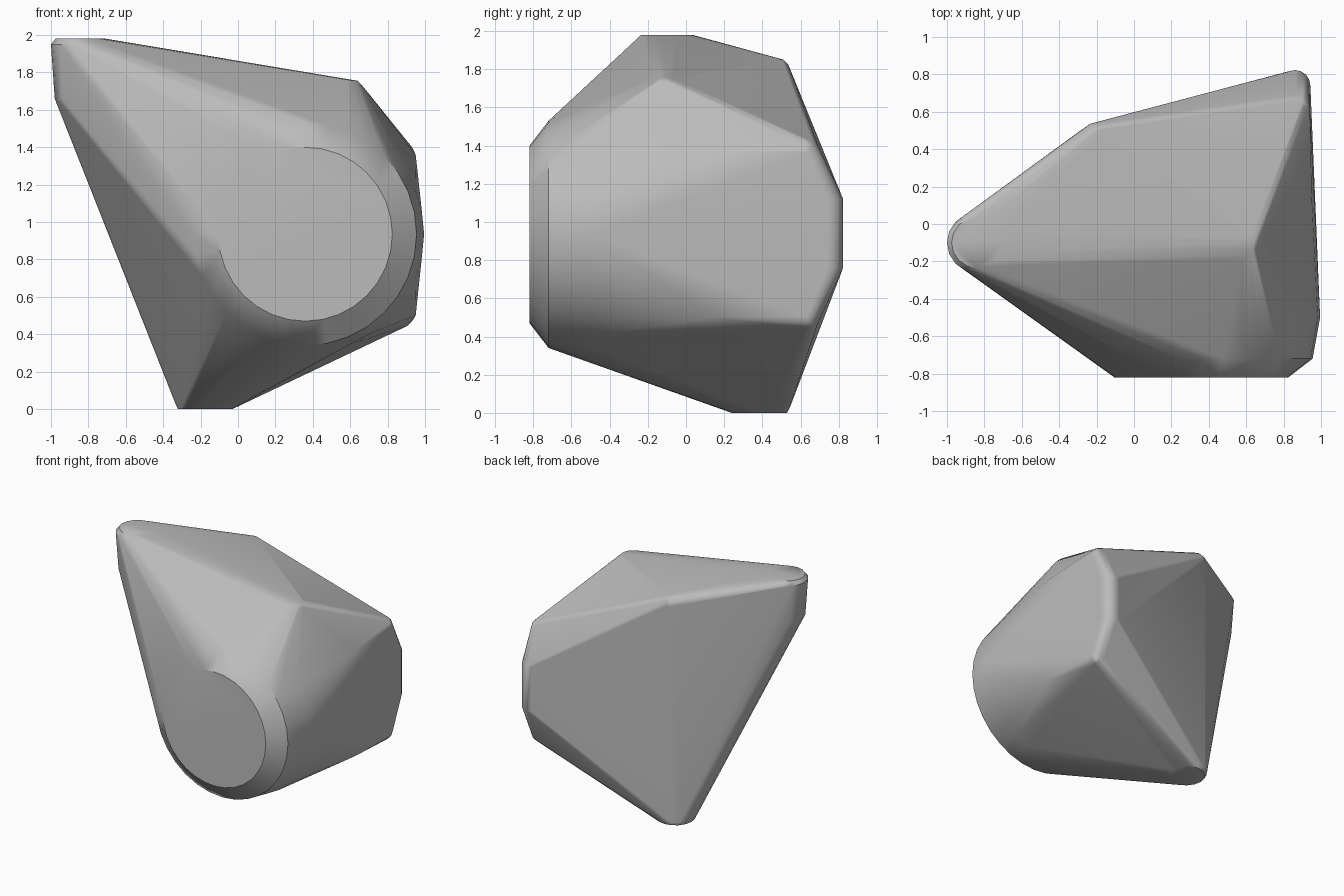
import bpy, bmesh, math
from mathutils import Vector

cube = bpy.data.objects.get("Cube")
if cube:
    bpy.data.objects.remove(cube, do_unlink=True)

# Plain grey stone
mat = bpy.data.materials.new("grey_stone")
mat.use_nodes = True
GREY = (0.5, 0.5, 0.5, 1)
mat.diffuse_color = GREY
mat.node_tree.nodes["Principled BSDF"].inputs["Base Color"].default_value = GREY

bm = bmesh.new()


def ring(center, radius, axis="Z", sides=16):
    """Add a circle of points around one axis."""
    for i in range(sides):
        a = 2 * math.pi * i / sides
        u, v = radius * math.cos(a), radius * math.sin(a)
        bm.verts.new(Vector(center) + Vector((u, v, 0) if axis == "Z" else (u, 0, v)))


def ball(center, radius):
    """Add a small rounded corner."""
    x, y, z = center
    for tilt in (-60, -30, 0, 30, 60):
        t = math.radians(tilt)
        ring((x, y, z + radius * math.sin(t)), radius * math.cos(t), sides=12)


# Round front end: flat cap, chamfer and slight swell behind it
for y, r in ((-0.82, 0.465), (-0.72, 0.595), (-0.5, 0.635)):
    ring((0.36, y, 0.935), r, "Y", 32)

# Blunt upper tip
for z, r in ((1.98, 0.135), (1.95, 0.16), (1.66, 0.14)):
    ring((-0.84, -0.1, z), r)

# Blunt lower tip
for z, r in ((0, 0.145), (0.03, 0.16)):
    ring((-0.175, 0.385, z), r)

# Upper side and upper back corners
ring((0.55, -0.1, 1.755), 0.09)
ring((0.55, -0.1, 1.735), 0.11)
ball((-0.2, 0.475, 1.79), 0.07)

# Rounded back ridge and side face, mirrored above and below mid height
for s in (-1, 1):
    ring((0.86, 0.74, 0.94 + s * 0.18), 0.083)
    ball((0.87, 0.63, 0.935 + s * 0.43), 0.07)
    bm.verts.new((0.95, 0.15, 0.93 + s * 0.43))

# Skin everything with one convex shell
hull = bmesh.ops.convex_hull(bm, input=bm.verts)
loose = {g for g in hull["geom_interior"] + hull["geom_unused"]
         if isinstance(g, bmesh.types.BMVert)}
bmesh.ops.delete(bm, geom=list(loose), context="VERTS")
bmesh.ops.dissolve_limit(bm, angle_limit=math.radians(1), verts=bm.verts, edges=bm.edges)
bmesh.ops.recalc_face_normals(bm, faces=bm.faces)

mesh = bpy.data.meshes.new("stone_body")
bm.to_mesh(mesh)
bm.free()
mesh.materials.append(mat)
body = bpy.data.objects.new("stone_body", mesh)
bpy.context.collection.objects.link(body)

# Smooth shading that keeps sharp edges and flat facets
bpy.ops.object.select_all(action="DESELECT")
body.select_set(True)
bpy.context.view_layer.objects.active = body
bpy.ops.object.shade_smooth_by_angle(angle=math.radians(35))
weighted = body.modifiers.new("even_facets", "WEIGHTED_NORMAL")
weighted.keep_sharp = True
